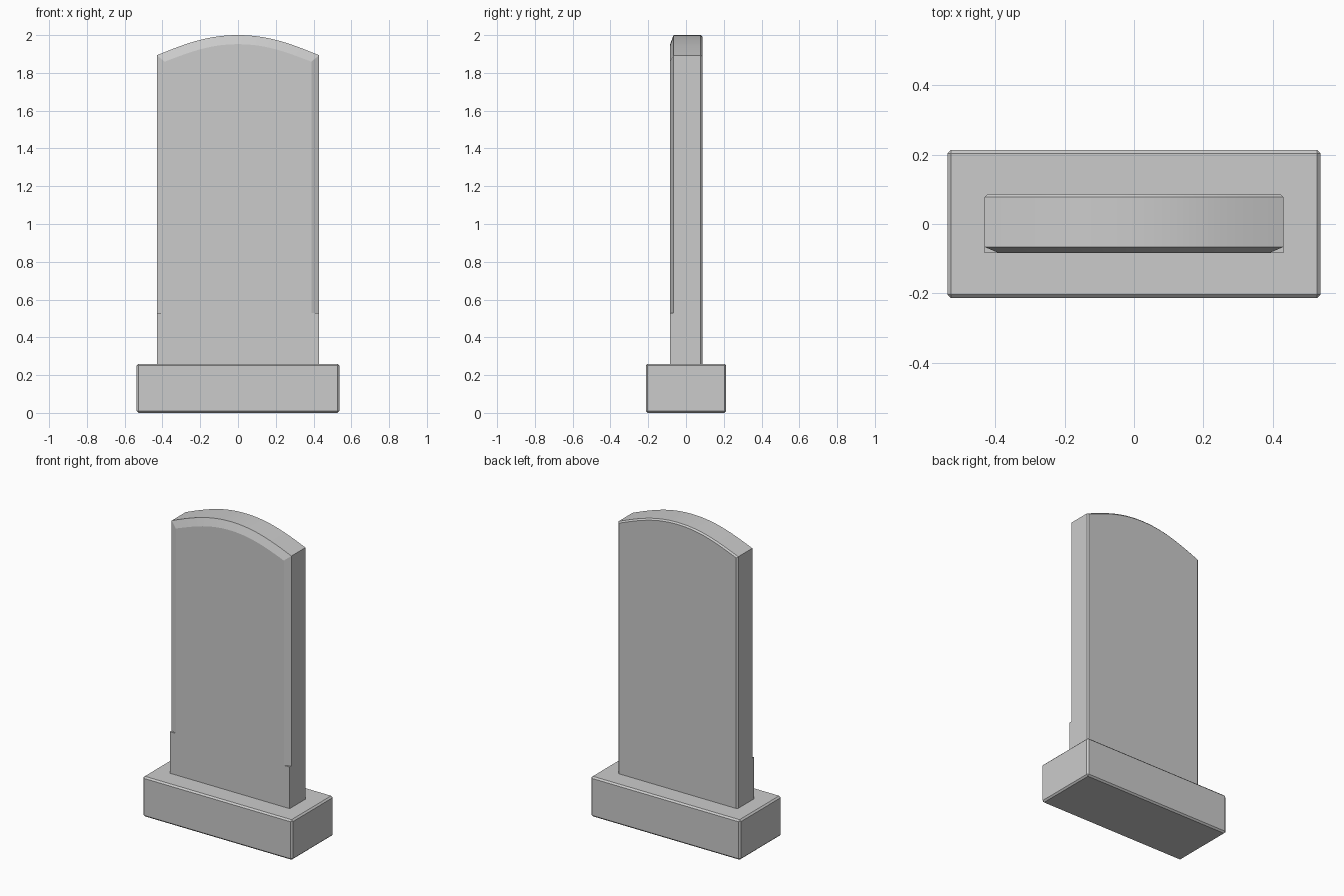
import bpy, bmesh

if "Cube" in bpy.data.objects:
    bpy.data.objects.remove(bpy.data.objects["Cube"])

HALF_W, BOTTOM, STEP = 0.43, 0.255, 0.53
FRONT, BACK = -0.084, 0.087
SIDE_CUT, TOP_CUT, CUT_DEPTH = 0.042, 0.048, 0.018


def mesh_object(name, bm):
    bmesh.ops.recalc_face_normals(bm, faces=bm.faces[:])
    mesh = bpy.data.meshes.new(name)
    bm.to_mesh(mesh)
    bm.free()
    obj = bpy.data.objects.new(name, mesh)
    bpy.context.collection.objects.link(obj)
    return obj


def crown(t):
    # half of the curved top, from the centre (t=0) to the edge (t=1)
    pts = [(0, 2.0), (0.16, 2.0), (0.28, 1.955), (HALF_W, 1.893)]
    w = [(1 - t) ** 3, 3 * t * (1 - t) ** 2, 3 * t * t * (1 - t), t ** 3]
    return [sum(k * p[i] for k, p in zip(w, pts)) for i in (0, 1)]


def outline(inset, drop, y, steps=14):
    scale = (HALF_W - inset) / HALF_W
    half = [crown(i / steps) for i in range(steps + 1)]
    arc = [(-x, z) for x, z in reversed(half)] + half[1:]
    # keep the outline slightly flatter as it is inset
    top = [(x * scale, z - drop + 0.3 * drop * (x / HALF_W) ** 2) for x, z in arc]
    w = HALF_W * scale
    return [(x, y, z) for x, z in [(w, BOTTOM), (-w, BOTTOM)] + top]


# Base block with a narrow bevel
bm = bmesh.new()
bmesh.ops.create_cube(bm, size=1)
bmesh.ops.scale(bm, vec=(1.074, 0.426, 0.26), verts=bm.verts[:])
bmesh.ops.translate(bm, vec=(0, 0, 0.13), verts=bm.verts[:])
bmesh.ops.bevel(bm, geom=bm.edges[:], offset=0.01, segments=1, affect='EDGES')
mesh_object("base", bm)

# Upright slab: lofted outlines, wide front chamfer and fine back chamfer
bm = bmesh.new()
rings = [[bm.verts.new(p) for p in outline(*args)] for args in (
    (SIDE_CUT, TOP_CUT, FRONT),
    (0, 0, FRONT + CUT_DEPTH),
    (0, 0, BACK - 0.009),
    (0.009, 0.009, BACK))]
n = len(rings[0])
for a, b in zip(rings, rings[1:]):
    for i in range(n):
        j = (i + 1) % n
        bm.faces.new((a[i], a[j], b[j], b[i]))
bm.faces.new(rings[0])
bm.faces.new(rings[-1])
slab = mesh_object("slab", bm)
bpy.context.view_layer.objects.active = slab
slab.select_set(True)
bpy.ops.object.shade_smooth_by_angle(angle=0.14)

# Square lower corners, where the front chamfer stops
bm = bmesh.new()
section = [(HALF_W - SIDE_CUT, FRONT), (HALF_W, FRONT), (HALF_W, FRONT + CUT_DEPTH)]
low = bm.faces.new([bm.verts.new((x, y, BOTTOM)) for x, y in section])
ext = bmesh.ops.extrude_face_region(bm, geom=[low], use_keep_orig=True)
bmesh.ops.translate(bm, vec=(0, 0, STEP - BOTTOM),
                    verts=[v for v in ext["geom"] if isinstance(v, bmesh.types.BMVert)])
corner = mesh_object("lower_corners", bm)
corner.modifiers.new("Mirror", 'MIRROR')
